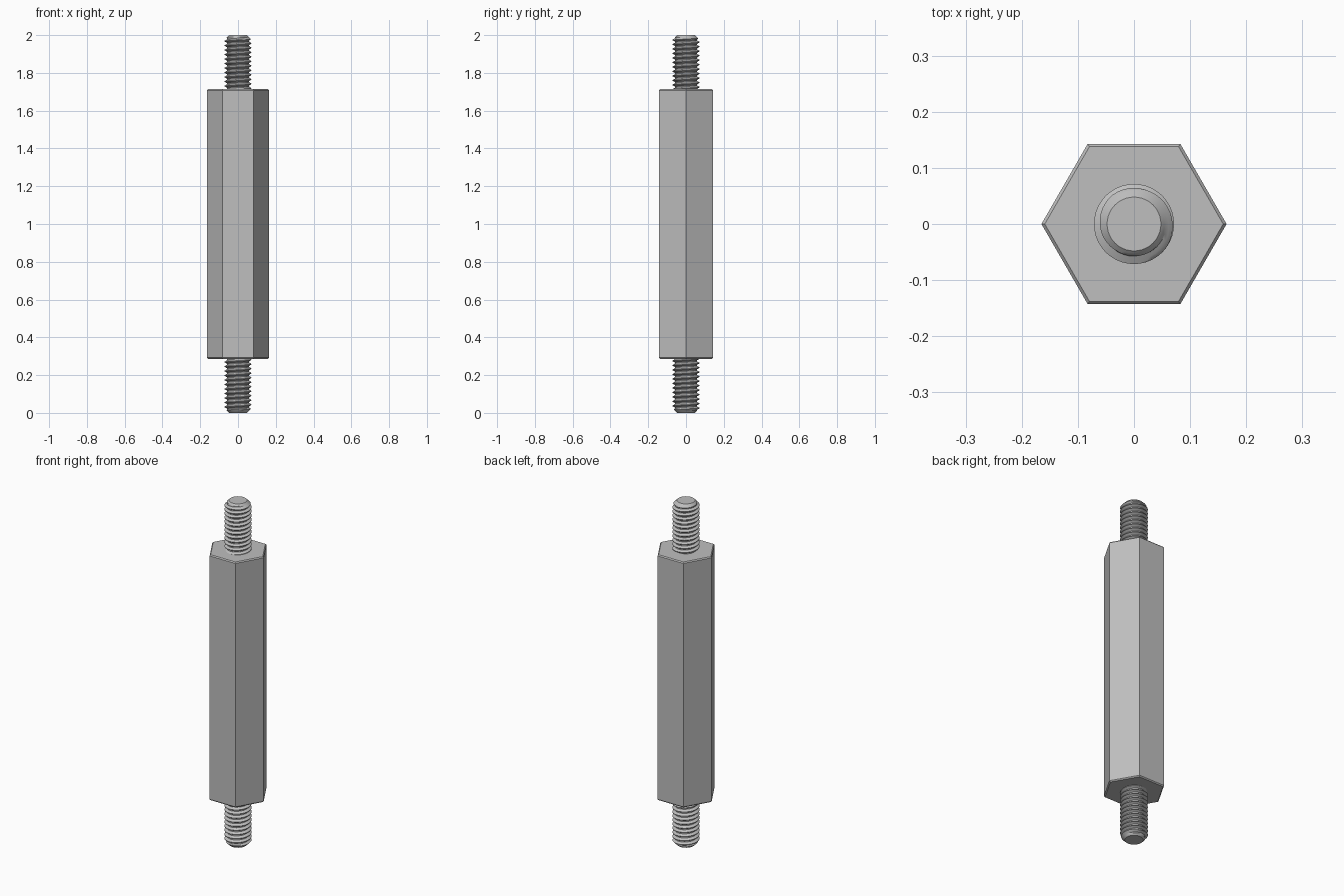
import bpy, bmesh, math
from mathutils import Matrix

if "Cube" in bpy.data.objects:
    bpy.data.objects.remove(bpy.data.objects["Cube"])

HEIGHT = 2.0
STUD = 0.286           # visible length of each threaded end
MAJOR, MINOR, TIP = 0.0714, 0.0575, 0.048
PITCH = 0.0238
STEPS = 40             # segments per thread turn

steel = bpy.data.materials.new("steel_grey")
steel.use_nodes = True
COLOUR = (0.52, 0.52, 0.52, 1)
steel.diffuse_color = COLOUR
steel.node_tree.nodes["Principled BSDF"].inputs["Base Color"].default_value = COLOUR


def finish(bm, name):
    bmesh.ops.remove_doubles(bm, verts=bm.verts, dist=1e-5)
    bmesh.ops.recalc_face_normals(bm, faces=bm.faces)
    mesh = bpy.data.meshes.new(name)
    bm.to_mesh(mesh)
    bm.free()
    mesh.materials.append(steel)
    obj = bpy.data.objects.new(name, mesh)
    bpy.context.collection.objects.link(obj)
    return obj


def bridge(bm, rows, closed):
    for a, b in zip(rows, rows[1:]):
        n = len(a)
        for i in range(n if closed else n - 1):
            j = (i + 1) % n
            bm.faces.new((a[i], a[j], b[j], b[i]))


# Hexagonal body with a fine chamfer at both ends
def hex_body():
    corner, chamfer = 0.165, 0.006
    bottom, top = STUD, HEIGHT - STUD
    profile = [(corner - chamfer, bottom), (corner, bottom + chamfer),
               (corner, top - chamfer), (corner - chamfer, top)]
    bm = bmesh.new()
    rings = [[bm.verts.new((r * math.cos(k * math.pi / 3),
                            r * math.sin(k * math.pi / 3), z))
              for k in range(6)] for r, z in profile]
    bridge(bm, rings, True)
    bm.faces.new(rings[0])
    bm.faces.new(rings[-1])
    return finish(bm, "hex_body")


# Threaded stud: a helical profile clipped by the chamfered tip
def threaded_stud(name):
    low, high = HEIGHT - STUD - 0.01, HEIGHT
    turns = math.ceil((high - low) / PITCH) + 1
    # root flat, rising flank, crest flat, falling flank
    profile = [(0, MINOR), (0.2, MINOR), (0.39, (MAJOR + MINOR) / 2), (0.56, MAJOR),
               (0.68, MAJOR), (0.84, (MAJOR + MINOR) / 2), (1, MINOR)]
    bm = bmesh.new()
    rows = []
    for i in range(turns * STEPS + 1):
        angle = math.tau * i / STEPS
        row = []
        for offset, radius in profile:
            z = low + PITCH * (i / STEPS - 1 + offset)
            z = max(low, min(high, z))
            r = min(radius, TIP + (high - z))
            row.append(bm.verts.new((r * math.cos(angle), r * math.sin(angle), z)))
        rows.append(row)
    bridge(bm, rows, False)
    bmesh.ops.dissolve_degenerate(bm, dist=1e-6, edges=bm.edges)
    # flat tip
    bmesh.ops.create_circle(bm, cap_ends=True, segments=STEPS, radius=TIP,
                            matrix=Matrix.Translation((0, 0, high)))
    return finish(bm, name)


hex_body()
threaded_stud("top_stud")
bottom_stud = threaded_stud("bottom_stud")
bottom_stud.data.transform(Matrix.Translation((0, 0, HEIGHT)) @ Matrix.Rotation(math.pi, 4, "X"))

for name in ("top_stud", "bottom_stud"):
    obj = bpy.data.objects[name]
    bpy.ops.object.select_all(action="DESELECT")
    obj.select_set(True)
    bpy.context.view_layer.objects.active = obj
    bpy.ops.object.shade_smooth_by_angle(angle=math.radians(30))
